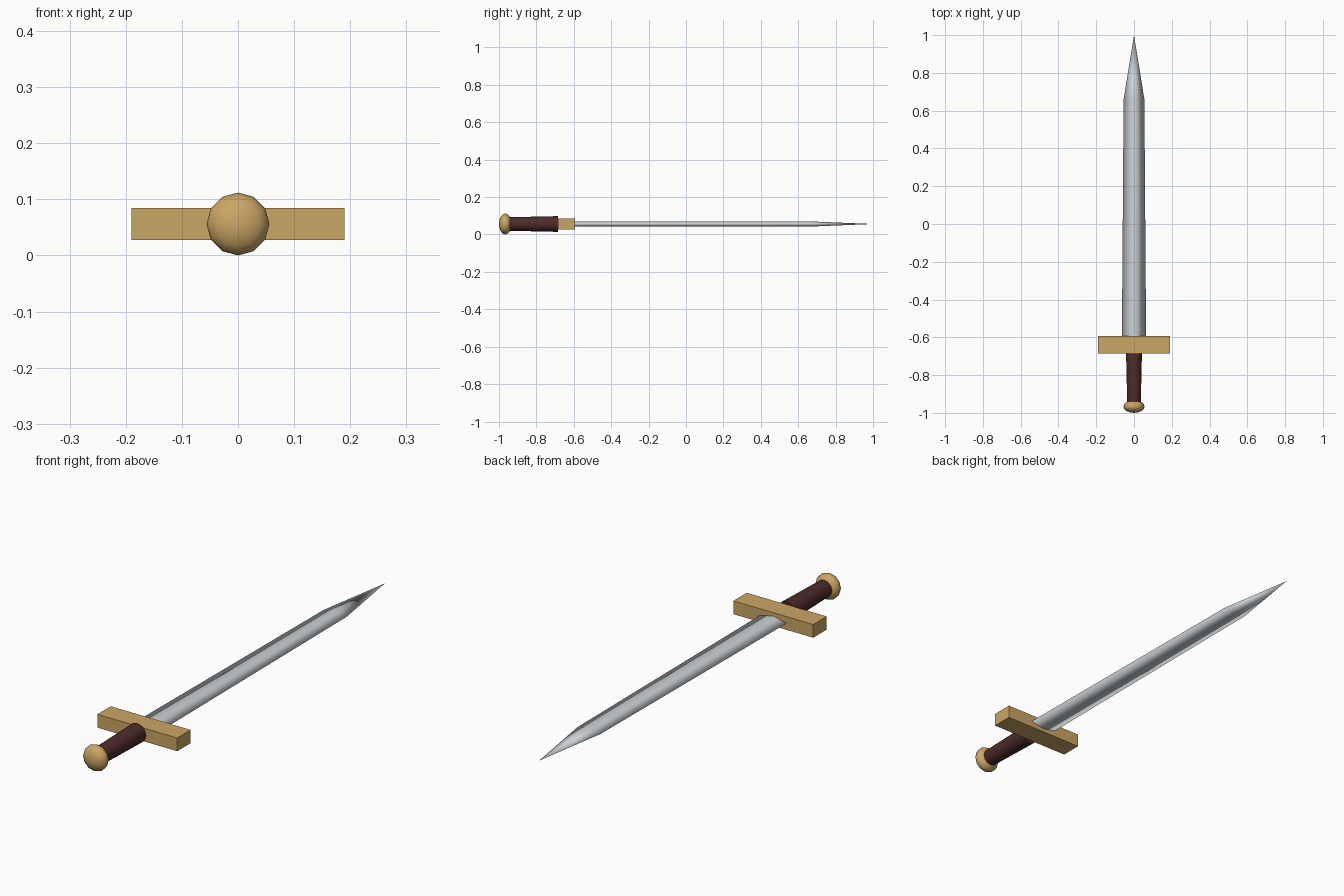
import bpy, bmesh, math
from mathutils import Matrix

if "Cube" in bpy.data.objects:
    bpy.data.objects.remove(bpy.data.objects["Cube"])

ZC = 0.056  # height of the sword's long axis


def material(name, rgb):
    m = bpy.data.materials.new(name)
    m.diffuse_color = (*rgb, 1)
    m.use_nodes = True
    m.node_tree.nodes["Principled BSDF"].inputs["Base Color"].default_value = m.diffuse_color
    return m


gold = material("gold", (0.60, 0.38, 0.13))
leather = material("leather", (0.075, 0.025, 0.022))
steel = material("steel", (0.60, 0.64, 0.67))


def finish(name, bm, mat, smooth_angle=None):
    bmesh.ops.recalc_face_normals(bm, faces=bm.faces)
    mesh = bpy.data.meshes.new(name)
    bm.to_mesh(mesh)
    bm.free()
    ob = bpy.data.objects.new(name, mesh)
    bpy.context.collection.objects.link(ob)
    ob.location.z = ZC
    mesh.materials.append(mat)
    if smooth_angle:
        bpy.ops.object.select_all(action='DESELECT')
        ob.select_set(True)
        bpy.context.view_layer.objects.active = ob
        bpy.ops.object.shade_smooth_by_angle(angle=math.radians(smooth_angle))
    return ob


along_y = Matrix.Rotation(math.radians(-90), 4, 'X')  # local +z becomes +y

# Blade: diamond section, slight taper, then a point
bm = bmesh.new()
rings = [[bm.verts.new(p) for p in ((w, y, 0), (0, y, t), (-w, y, 0), (0, y, -t))]
         for y, w, t in ((-0.594, 0.064, 0.014), (0.66, 0.055, 0.014))]
tip = bm.verts.new((0, 1, 0))
bm.faces.new(rings[0])
for i in range(4):
    j = (i + 1) % 4
    bm.faces.new((rings[0][i], rings[0][j], rings[1][j], rings[1][i]))
    bm.faces.new((rings[1][i], rings[1][j], tip))
finish("blade", bm, steel, 60)
for p in bpy.data.objects["blade"].data.polygons:
    p.use_smooth = len(p.vertices) == 3 or abs(p.normal.y) < 0.5
# keep the blade fully soft, including its two cutting edges
attr = bpy.data.objects["blade"].data.attributes.get("sharp_edge")
if attr:
    bpy.data.objects["blade"].data.attributes.remove(attr)

# Crossguard
bm = bmesh.new()
bmesh.ops.create_cube(bm, size=1, matrix=Matrix.Translation((0, -0.639, 0))
                      @ Matrix.Diagonal((0.38, 0.091, 0.057, 1)))
finish("crossguard", bm, gold)

# Grip: slightly tapered cylinder
bm = bmesh.new()
bmesh.ops.create_cone(bm, cap_ends=True, segments=12, radius1=0.036, radius2=0.042,
                      depth=0.265, matrix=Matrix.Translation((0, -0.8175, 0)) @ along_y)
finish("grip", bm, leather, 40)

# Pommel: flattened sphere
bm = bmesh.new()
bmesh.ops.create_uvsphere(bm, u_segments=12, v_segments=8, radius=1,
                          matrix=Matrix.Translation((0, -0.966, 0))
                          @ Matrix.Diagonal((0.056, 0.034, 0.056, 1)) @ along_y)
finish("pommel", bm, gold, 60)
